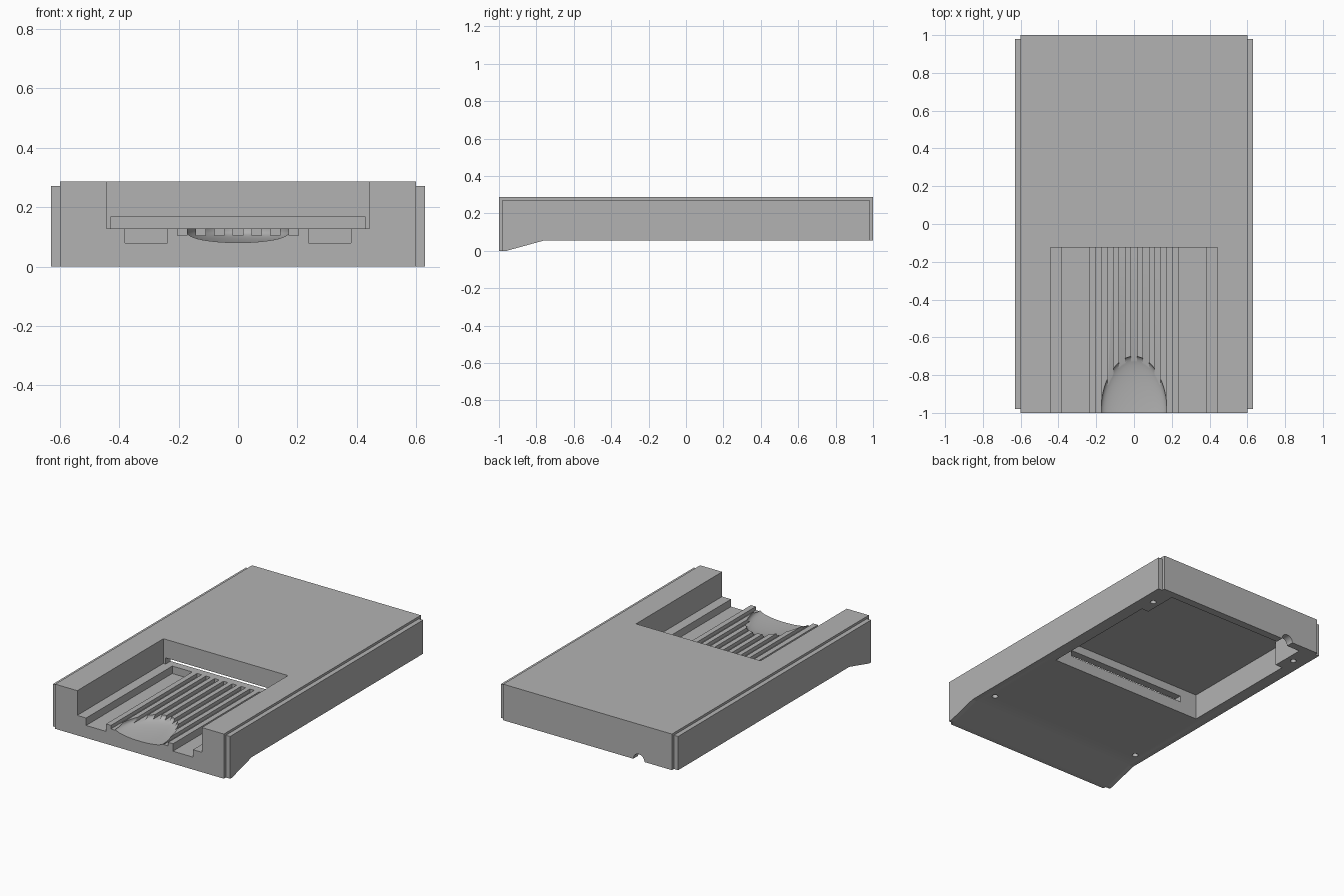
import bpy, bmesh
from mathutils import Vector

cube = bpy.data.objects.get("Cube")
if cube:
    bpy.data.objects.remove(cube, do_unlink=True)

grey = bpy.data.materials.new("plain_grey")
grey.use_nodes = True
grey.diffuse_color = (0.45, 0.45, 0.45, 1)
grey.node_tree.nodes["Principled BSDF"].inputs["Base Color"].default_value = (0.45, 0.45, 0.45, 1)


def make_object(name, bm):
    bmesh.ops.recalc_face_normals(bm, faces=bm.faces)
    mesh = bpy.data.meshes.new(name)
    bm.to_mesh(mesh)
    bm.free()
    mesh.materials.append(grey)
    obj = bpy.data.objects.new(name, mesh)
    bpy.context.collection.objects.link(obj)
    return obj


def extrude(name, points, axis, start, end):
    """Extrude a flat outline along x, y or z."""
    bm = bmesh.new()

    def place(a, b):
        co = [a, b]
        co.insert("xyz".index(axis), start)
        return bm.verts.new(co)

    face = bm.faces.new([place(a, b) for a, b in points])
    moved = bmesh.ops.extrude_face_region(bm, geom=[face])["geom"]
    shift = Vector([end - start if c == axis else 0 for c in "xyz"])
    bmesh.ops.translate(bm, vec=shift, verts=[v for v in moved if isinstance(v, bmesh.types.BMVert)])
    return make_object(name, bm)


def cylinder(name, radius, depth, place, axis="Z"):
    bm = bmesh.new()
    bmesh.ops.create_cone(bm, cap_ends=True, segments=32, radius1=radius, radius2=radius, depth=depth)
    for v in bm.verts:
        if axis == "Y":
            v.co = Vector((v.co.x, v.co.z, v.co.y))
        v.co += Vector(place)
    return make_object(name, bm)


def cut(target, cutter):
    mod = target.modifiers.new("cut", "BOOLEAN")
    mod.operation = "DIFFERENCE"
    mod.solver = "EXACT"
    mod.object = cutter
    bpy.ops.object.select_all(action="DESELECT")
    bpy.context.view_layer.objects.active = target
    target.select_set(True)
    bpy.ops.object.modifier_apply(modifier=mod.name)
    bpy.data.objects.remove(cutter, do_unlink=True)


TOP, BASE, FLOOR = 0.287, 0.055, 0.128


def side_profile(length, top):
    # Flat base with a wedge foot at the front
    return [(-length, 0), (-0.96, 0), (-0.76, BASE), (length, BASE), (length, top), (-length, top)]


body = extrude("body", side_profile(1, TOP), "x", -0.6, 0.6)

# Side rails
for side, name in ((1, "left_rail"), (-1, "right_rail")):
    extrude(name, side_profile(0.98, 0.272), "x", 0.6 * side, 0.63 * side)

# Open front recess with two deep channels and seven grooves
channels = [(-0.38, -0.238, 0.08)]
channels += [(k * 0.0625 - 0.016, k * 0.0625 + 0.016, 0.105) for k in range(-3, 4)]
channels += [(0.238, 0.38, 0.08)]
outline = [(-0.443, 0.4), (-0.443, FLOOR)]
for a, b, z in channels:
    outline += [(a, FLOOR), (a, z), (b, z), (b, FLOOR)]
outline += [(0.443, FLOOR), (0.443, 0.4)]
cut(body, extrude("recess_cutter", outline, "y", -1.1, -0.125))

# Thumb scoop
bm = bmesh.new()
bmesh.ops.create_uvsphere(bm, u_segments=64, v_segments=28, radius=1)
for v in bm.verts:
    x, y, z = v.co
    z = FLOOR - 0.047 * abs(z) ** 0.7 if z < -1e-4 else FLOOR + max(z, 0) * 0.1
    v.co = (x * 0.176, y * 0.3 - 1, z)
cut(body, make_object("scoop_cutter", bm))

# Underside cavity, narrowed at the back by two screw corners
half = [(0.55, -0.075), (0.55, 0.73), (0.5, 0.73), (0.5, 0.95)]
cavity = half + [(-x, y) for x, y in reversed(half)]
cut(body, extrude("cavity_cutter", cavity, "z", -0.1, 0.22))

# Slot between recess and cavity
slot = [(-0.427, FLOOR), (0.427, FLOOR), (0.427, 0.168), (-0.427, 0.168)]
cut(body, extrude("slot_cutter", slot, "y", -0.16, -0.02))

# Screw holes and cable notch
for x in (-0.55, 0.55):
    for y in (-0.645, 0.835):
        cut(body, cylinder("hole_cutter", 0.018, 0.2, (x, y, 0.08)))
cut(body, cylinder("notch_cutter", 0.04, 0.2, (-0.365, 1.0, BASE), "Y"))

bpy.ops.object.select_all(action="DESELECT")
bpy.context.view_layer.objects.active = body
body.select_set(True)
bpy.ops.object.shade_smooth_by_angle(angle=0.5)
